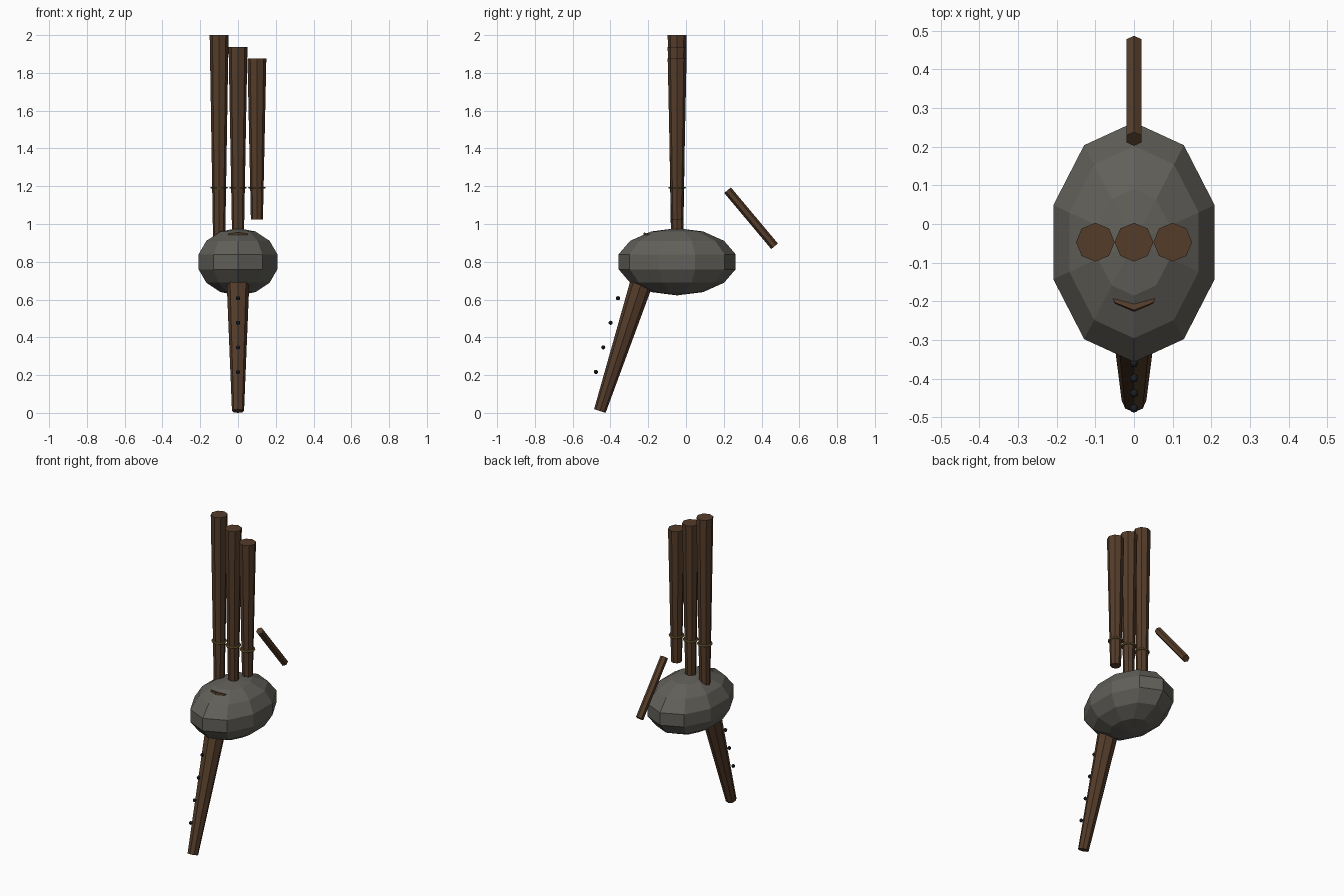
import bpy
from math import atan2
from mathutils import Vector

if "Cube" in bpy.data.objects:
    bpy.data.objects.remove(bpy.data.objects["Cube"])


def material(name, rgb):
    m = bpy.data.materials.new(name)
    m.diffuse_color = (*rgb, 1)
    m.use_nodes = True
    m.node_tree.nodes["Principled BSDF"].inputs["Base Color"].default_value = m.diffuse_color
    return m


wood = material("dark_wood", (0.09, 0.046, 0.023))
hide = material("grey_hide", (0.12, 0.115, 0.10))
brass = material("dull_brass", (0.22, 0.15, 0.04))
black = material("black", (0.012, 0.013, 0.016))


def finish(name, mat):
    ob = bpy.context.object
    ob.name = name
    ob.data.materials.append(mat)
    return ob


def tube(name, start, end, r_start, r_end, sides=8):
    """Tapered faceted pipe between two points lying in one y-z plane."""
    a, b = Vector(start), Vector(end)
    d = b - a
    bpy.ops.mesh.primitive_cone_add(
        vertices=sides, radius1=r_start, radius2=r_end, depth=d.length,
        location=(a + b) / 2, rotation=(-atan2(d.y, d.z), 0, 0))
    return finish(name, wood)


Y = -0.047  # bag and drone centre line

# Bag
bpy.ops.mesh.primitive_uv_sphere_add(segments=10, ring_count=7, radius=1,
                                     location=(0, Y, 0.8))
bag = finish("bag", hide)
bag.scale = (0.225, 0.318, 0.178)

# Chanter, running up through the bag
tube("chanter", (0, -0.456, 0.01), (0, -0.156, 0.934), 0.032, 0.07)

# Finger holes
for i in range(6):
    bpy.ops.mesh.primitive_uv_sphere_add(
        segments=8, ring_count=6, radius=0.011,
        location=(0, -0.477 + 0.039 * i, 0.217 + 0.13 * i))
    finish(f"finger_hole_{i + 1}", black)

# Drones, each with a brass ring
for i, length in enumerate((1.1, 0.975, 0.85)):
    x = 0.1 * (i - 1)
    tube(f"drone_{i + 1}", (x, Y, 1.45 - length / 2), (x, Y, 1.45 + length / 2),
         0.032, 0.05)
    bpy.ops.mesh.primitive_torus_add(
        major_segments=12, minor_segments=6, major_radius=0.04,
        minor_radius=0.006, location=(x, Y, 1.192))
    finish(f"drone_ring_{i + 1}", brass)

# Blowpipe
tube("blowpipe", (0, 0.469, 0.882), (0, 0.22, 1.179), 0.023, 0.023, 6)
